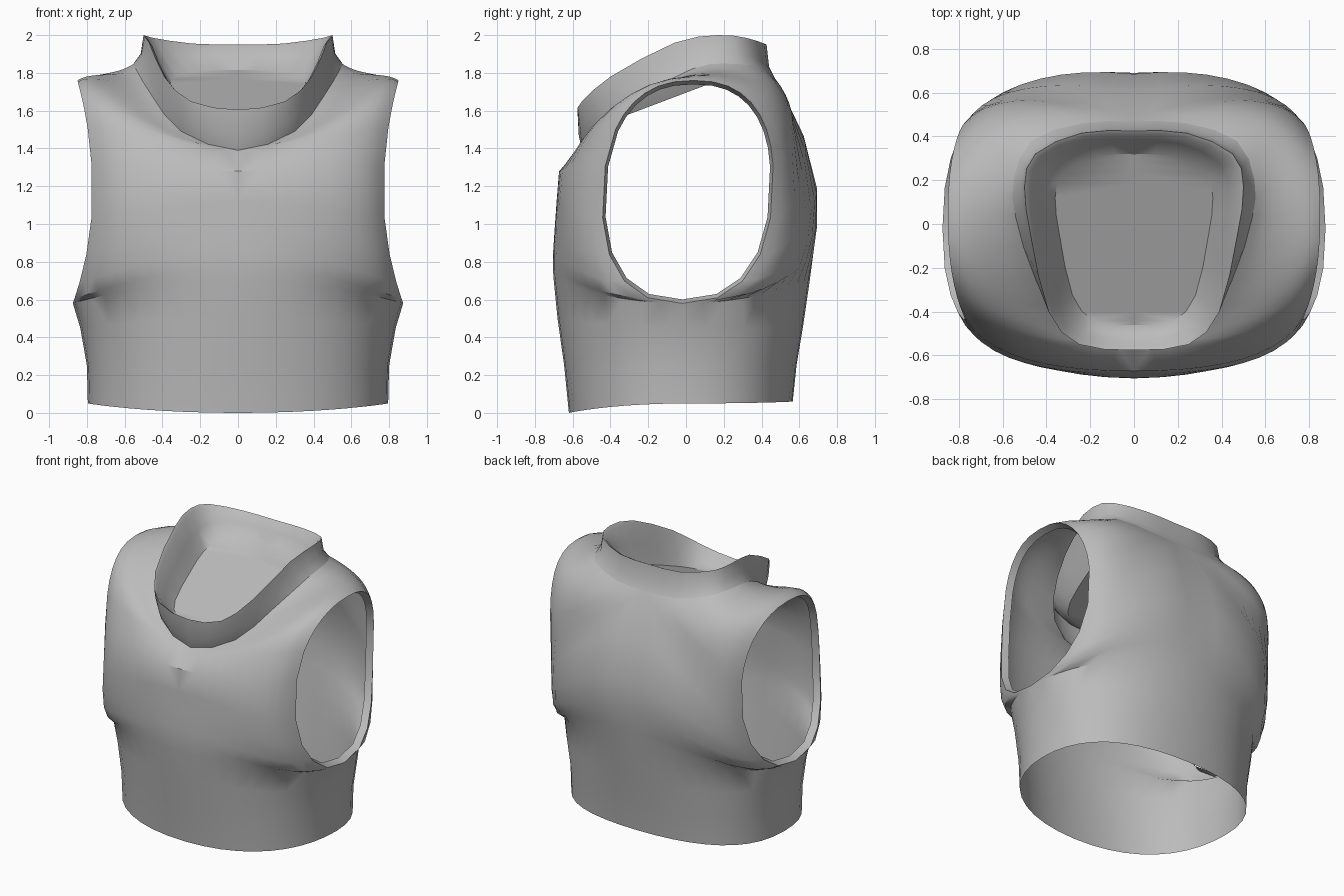
import bpy
import bmesh
from math import sin, cos, radians, copysign
from mathutils import Vector as V

cube = bpy.data.objects.get("Cube")
if cube:
    bpy.data.objects.remove(cube)

fabric = bpy.data.materials.new("grey_fabric")
fabric.use_nodes = True
grey = (0.5, 0.5, 0.5, 1)
fabric.diffuse_color = grey
fabric.node_tree.nodes["Principled BSDF"].inputs["Base Color"].default_value = grey


def bezier(a, b, c, d, t):
    s = 1 - t
    return a * s**3 + b * 3 * s * s * t + c * 3 * s * t * t + d * t**3


def mirror_x(p):
    return V((-p.x, p.y, p.z))


def smooth_path(keys):
    """Add a smooth midpoint between neighbours of a path that crosses x = 0 at both ends."""
    pts = [V(k) for k in keys]
    pts = [mirror_x(pts[1])] + pts + [mirror_x(pts[-2])]
    path = []
    for a, b, c, d in zip(pts, pts[1:], pts[2:], pts[3:]):
        path += [b, (9 * (b + c) - a - d) / 16]
    return path + [pts[-2]]


def mirrored_sheet(name, strips, angle):
    """Skin each strip of equal-length rows, then mirror it across x = 0."""
    bm = bmesh.new()
    for strip in strips:
        for flip in (False, True):
            grid = [[bm.verts.new(mirror_x(p) if flip else p) for p in row] for row in strip]
            for low, high in zip(grid, grid[1:]):
                for a, b, c, d in zip(low, low[1:], high[1:], high):
                    bm.faces.new((a, b, c, d))
    bmesh.ops.remove_doubles(bm, verts=bm.verts, dist=0.001)
    bmesh.ops.dissolve_degenerate(bm, edges=bm.edges, dist=0.001)
    bmesh.ops.recalc_face_normals(bm, faces=bm.faces)
    mesh = bpy.data.meshes.new(name)
    bm.to_mesh(mesh)
    bm.free()
    mesh.materials.append(fabric)
    obj = bpy.data.objects.new(name, mesh)
    bpy.context.collection.objects.link(obj)
    bpy.ops.object.select_all(action="DESELECT")
    obj.select_set(True)
    bpy.context.view_layer.objects.active = obj
    bpy.ops.object.shade_smooth_by_angle(angle=radians(angle))


# Centre lines (y, z): front from hem to the chest fold, back from collar to hem
front = [(-.62, 0), (-.645, .25), (-.68, .5), (-.7, .7), (-.705, .77),
         (-.703, .86), (-.695, .98), (-.685, 1.12), (-.672, 1.28)]
back = [(.61, 1.48), (.685, 1.2), (.69, 1), (.675, .85),
        (.655, .7), (.62, .46), (.585, .25), (.565, .06)]

# Neckline where the collar starts, and the collar's top rim, both from front to back
neck = smooth_path([(0, -.55, 1.39), (.3, -.46, 1.49), (.45, -.25, 1.67), (.54, .03, 1.82),
                    (.55, .2, 1.85), (.47, .38, 1.83), (.24, .46, 1.78), (0, .47, 1.77)])
rim = smooth_path([(0, -.575, 1.605), (.25, -.55, 1.65), (.39, -.4, 1.78), (.47, -.06, 1.96),
                   (.5, .17, 2), (.45, .32, 1.985), (.24, .415, 1.955), (0, .425, 1.95)])

# Side seam from hem to armhole
seam = [V((x, 0, z)) for x, z in ((.795, .05), (.8, .25), (.835, .45))]

MID, HALF_W, HALF_H = 1.17, .45, .59


def armhole_point(degrees):
    """Rounded oval, from the bottom round by the front; it leans back and flares at both ends."""
    a = radians(degrees)
    y, z = (-copysign(abs(v) ** .83, v) for v in (sin(a), cos(a)))
    rise = z * HALF_H
    flare = .3 if rise < 0 else .23
    return V((.77 + flare * rise * rise, y * HALF_W + .01 + .05 * rise, MID + rise))


angles = [*range(0, 120, 20), *range(120, 270, 10), *range(280, 380, 20)]
armhole = [armhole_point(a) for a in angles]
inner = [V((0, *p)) for p in front] + neck + [V((0, *p)) for p in back]
outer = seam + armhole + seam[::-1]

# Body: each row curves from the centre line or neckline out to the seam or armhole
steps = 10
body = []
for i, (a, b) in enumerate(zip(inner, outer)):
    side = -1 if i < len(inner) / 2 else 1
    k = b.y / HALF_W
    up = max(0, (b.z - MID) / HALF_H)
    if len(front) <= i < len(front) + len(neck):
        start = (b - a) * .3 + V((0, .12 * k, -.03))
    else:
        start = V((.5 - .12 * abs(k), max(0, .05 * k), 0))
    end = V((-.1 * abs(k) - .06 * up,
             side * (.4 - .21 * abs(k)) * (1 - up) + .13 * k * up, .05 * up))
    body.append([bezier(a, a + start, b + end, b, j / steps) for j in range(steps + 1)])

# Turned-in lip around the armhole
lip = [V((p.x - .05, p.y * .965, MID + (p.z - MID) * .965)) for p in armhole]
mirrored_sheet("vest_body", [body, [armhole, lip]], 40)


def bowl_ring(sx, sy, drop):
    """Shrink the rim and sink it towards the sloping floor of the collar."""
    ring = []
    for p in rim:
        y = -.06 + (p.y + .06) * sy
        floor = 1.695 + .378 * y
        ring.append(V((p.x * sx, y, p.z + (floor - p.z) * drop)))
    return ring


# Collar: stands on the neckline and folds into a shallow bowl
fold = [V((*b.lerp(r, .7).xy, b.lerp(r, .35).z)) for b, r in zip(neck, rim)]
floor_edge = bowl_ring(.72, .78, 1)
floor_middle = [V((0, p.y, p.z)) for p in floor_edge]
mirrored_sheet("collar", [[neck, fold, rim, bowl_ring(.96, .97, .08), bowl_ring(.86, .9, .55),
                           floor_edge, floor_middle]], 50)
